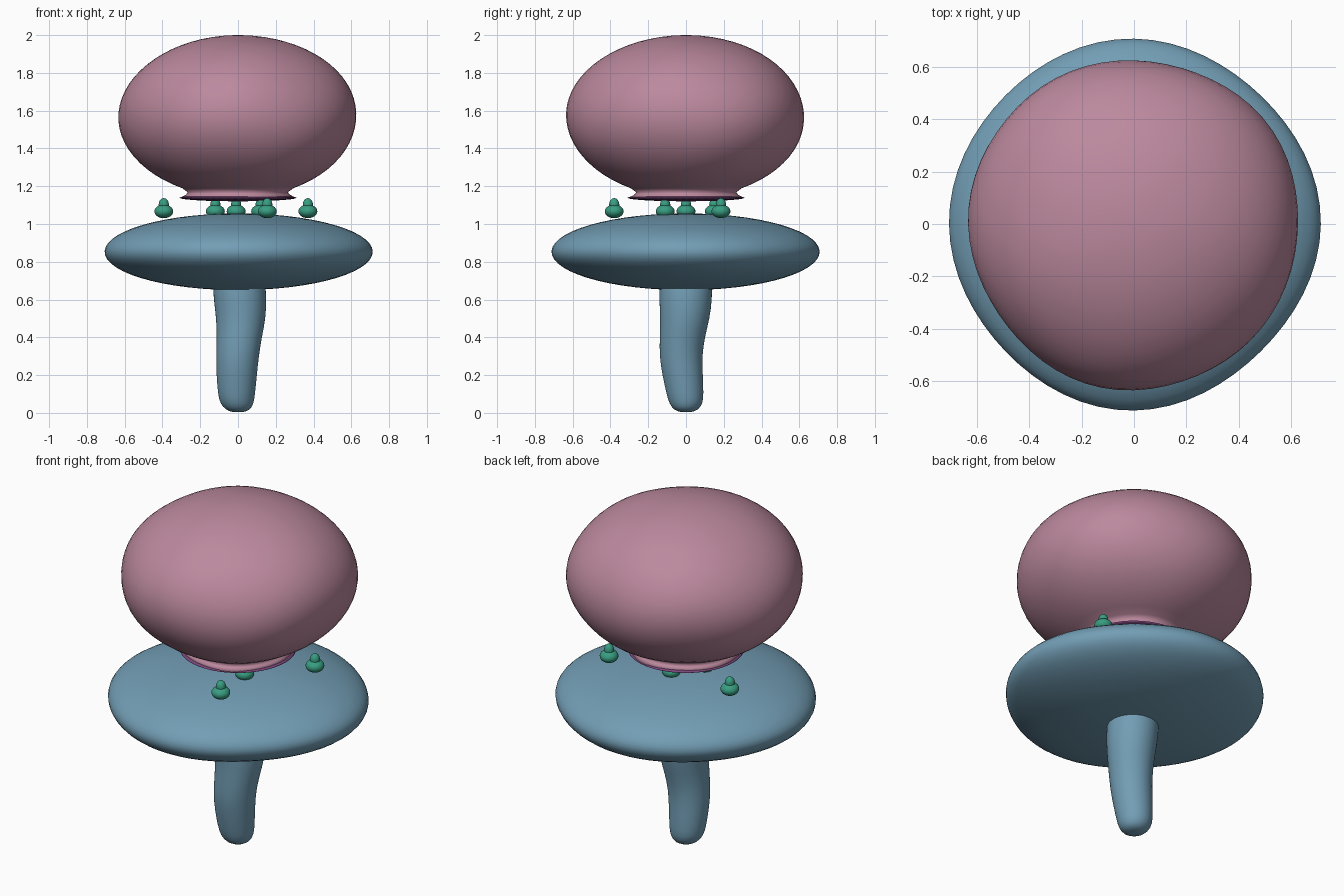
import bpy, bmesh
from math import sin, cos, pi, sqrt

if "Cube" in bpy.data.objects:
    bpy.data.objects.remove(bpy.data.objects["Cube"])


def material(name, rgb):
    m = bpy.data.materials.new(name)
    m.diffuse_color = (*rgb, 1)
    m.use_nodes = True
    m.node_tree.nodes["Principled BSDF"].inputs["Base Color"].default_value = m.diffuse_color
    return m


PINK = material("cap_pink", (0.50, 0.25, 0.34))
BLUE = material("body_blue", (0.17, 0.34, 0.46))
GREEN = material("bud_green", (0.04, 0.34, 0.22))
PURPLE = material("rim_purple", (0.20, 0.06, 0.20))


def lathe(name, rings, mat, sides=48, wobble=None, subsurf=0):
    """Closed skin over rings of (radius, z, centre x, centre y)."""
    bm = bmesh.new()
    loops = []
    for r, z, cx, cy in rings:
        loop = []
        for i in range(sides):
            a = 2 * pi * i / sides
            k = wobble(a, z) if wobble else 1
            loop.append(bm.verts.new((cx + r * k * cos(a), cy + r * k * sin(a), z)))
        loops.append(loop)
    for lo, hi in zip(loops, loops[1:]):
        for i in range(sides):
            j = (i + 1) % sides
            bm.faces.new((lo[i], lo[j], hi[j], hi[i]))
    for loop, (r, z, cx, cy) in ((loops[0][::-1], rings[0]), (loops[-1], rings[-1])):
        tip = bm.verts.new((cx, cy, z))
        for i in range(sides):
            bm.faces.new((loop[i], loop[(i + 1) % sides], tip))
    for f in bm.faces:
        f.smooth = True
    me = bpy.data.meshes.new(name)
    bm.to_mesh(me)
    bm.free()
    me.materials.append(mat)
    ob = bpy.data.objects.new(name, me)
    bpy.context.collection.objects.link(ob)
    if subsurf:
        mod = ob.modifiers.new("smooth", 'SUBSURF')
        mod.levels = mod.render_levels = subsurf
    return ob


def ellipsoid(r, h, zc, start=0.02, n=28, x=0, y=0):
    """Rings of a squashed sphere from polar fraction `start` up to the top."""
    out = []
    for i in range(n + 1):
        t = pi * (start + (0.99 - start) * i / n)
        out.append((r * sin(t), zc - h * cos(t), x, y))
    return out


# stem: gently bent and tapering, rounded foot
stem = [(0.03, 0.004, 0, 0), (0.065, 0.015, 0, 0), (0.09, 0.05, -0.006, 0),
        (0.099, 0.1, -0.008, -0.005), (0.108, 0.2, -0.007, -0.018),
        (0.114, 0.3, -0.003, -0.028), (0.120, 0.4, 0.007, -0.02),
        (0.132, 0.5, 0.016, -0.005), (0.141, 0.6, 0.011, -0.002),
        (0.141, 0.7, 0.005, 0), (0.12, 0.78, 0, 0)]
lathe("stem", stem, BLUE, 24, subsurf=1)

# broad lens-shaped skirt with a slightly uneven outline
lathe("skirt", ellipsoid(0.70, 0.203, 0.853), BLUE, 64,
      lambda a, z: 1 + 0.014 * cos(4 * a) + 0.006 * sin(3 * a + 1))

# bulbous cap, flaring out again at its neck
cap = [(0.30, 1.142, 0, 0), (0.275, 1.155, 0, 0), (0.265, 1.168, 0, 0)]
cap += ellipsoid(0.63, 0.43, 1.57, start=0.155)
lathe("cap", cap, PINK, 64,
      lambda a, z: 1 + 0.008 * sin(3 * a + 4 * z) + 0.006 * cos(5 * a - 6 * z))

# thin rim plate under the cap
lathe("cap_rim", ellipsoid(0.31, 0.019, 1.139, n=12), PURPLE)

# buds on the skirt: an outer trio and an inner trio
buds = [(0.155, -0.38), (0.37, 0.185), (-0.393, 0.155),
        (0.12, -0.11), (-0.01, 0.15), (-0.12, 0.0)]
for i, (x, y) in enumerate(buds, 1):
    lathe(f"bud_base_{i}", ellipsoid(0.05, 0.036, 1.067, n=14, x=x, y=y), GREEN, 24)
    lathe(f"bud_tip_{i}", ellipsoid(0.027, 0.035, 1.102, n=12, x=x, y=y), GREEN, 20)
